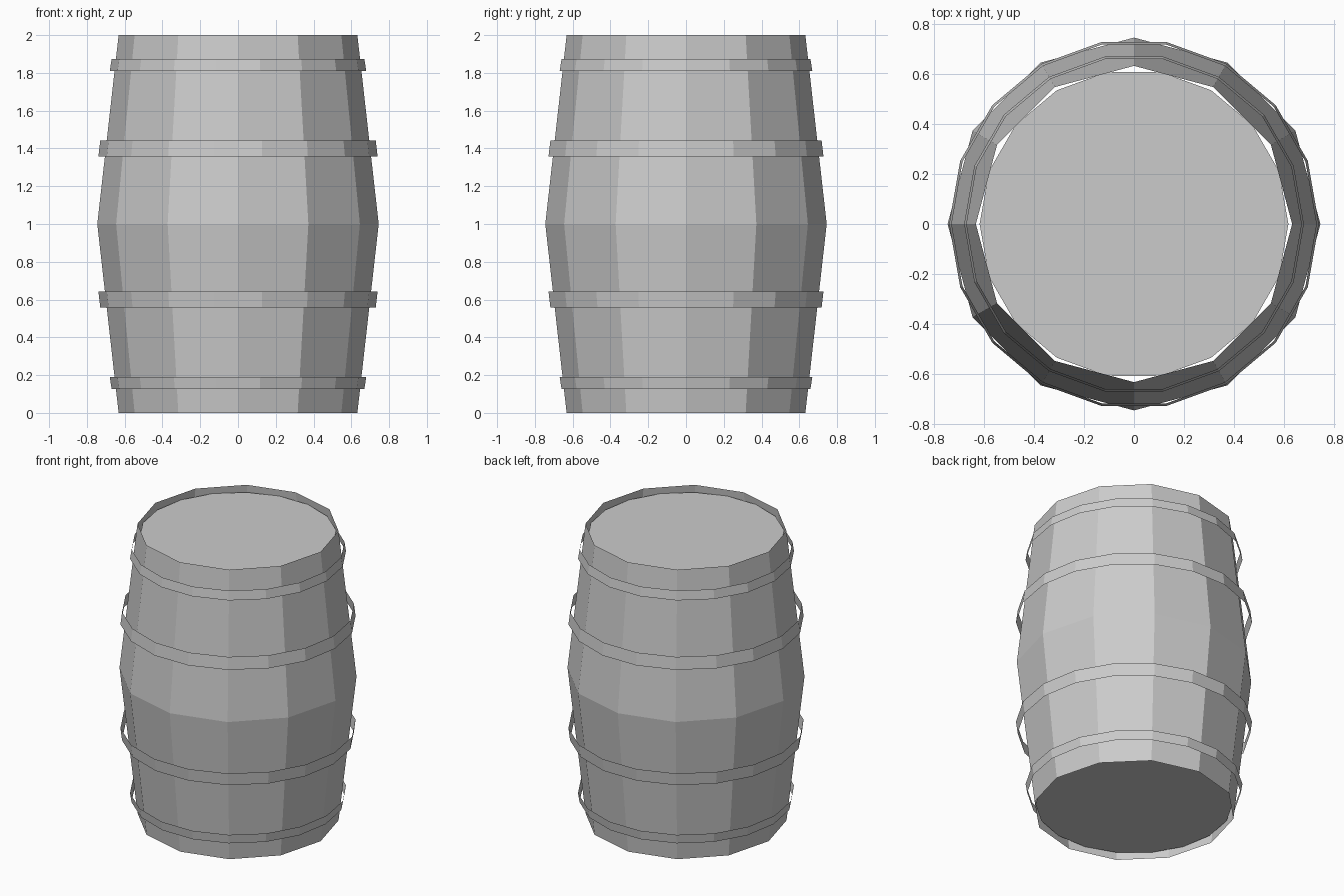
import bpy
import bmesh
from math import cos, sin, pi

cube = bpy.data.objects.get("Cube")
if cube:
    bpy.data.objects.remove(cube)

GREY = (0.6, 0.6, 0.6, 1.0)
grey = bpy.data.materials.new("plain grey")
grey.use_nodes = True
grey.diffuse_color = GREY
grey.node_tree.nodes["Principled BSDF"].inputs["Base Color"].default_value = GREY


def finish(name, bm):
    mesh = bpy.data.meshes.new(name)
    bm.to_mesh(mesh)
    bm.free()
    mesh.materials.append(grey)
    obj = bpy.data.objects.new(name, mesh)
    bpy.context.collection.objects.link(obj)


def ring(bm, sides, radius, z):
    return [bm.verts.new((radius * cos(2 * pi * i / sides),
                          radius * sin(2 * pi * i / sides), z))
            for i in range(sides)]


def band(name, sides, profile):
    """Open, flat-sided band through (radius, z) points, from low to high."""
    bm = bmesh.new()
    rings = [ring(bm, sides, r, z) for r, z in profile]
    for low, high in zip(rings, rings[1:]):
        for i in range(sides):
            j = (i + 1) % sides
            bm.faces.new((low[i], low[j], high[j], high[i]))
    finish(name, bm)


def disc(name, sides, radius, z, up):
    bm = bmesh.new()
    verts = ring(bm, sides, radius, z)
    bm.faces.new(verts if up else verts[::-1])
    finish(name, bm)


# Bulging wall of staves
band("barrel_wall", 12, [(0.632, 0), (0.745, 1), (0.632, 2)])

# Recessed end lids
disc("top_lid", 18, 0.617, 1.955, True)
disc("bottom_lid", 18, 0.617, 0.045, False)

# Hoops, mirrored about the middle: outer radius, inner radius, low z, high z
for name, wide, narrow, low, high in (("end_hoop", 0.679, 0.669, 1.81, 1.873),
                                      ("middle_hoop", 0.739, 0.729, 1.358, 1.443)):
    band("upper_" + name, 18, [(wide, low), (narrow, high)])
    band("lower_" + name, 18, [(narrow, 2 - high), (wide, 2 - low)])
